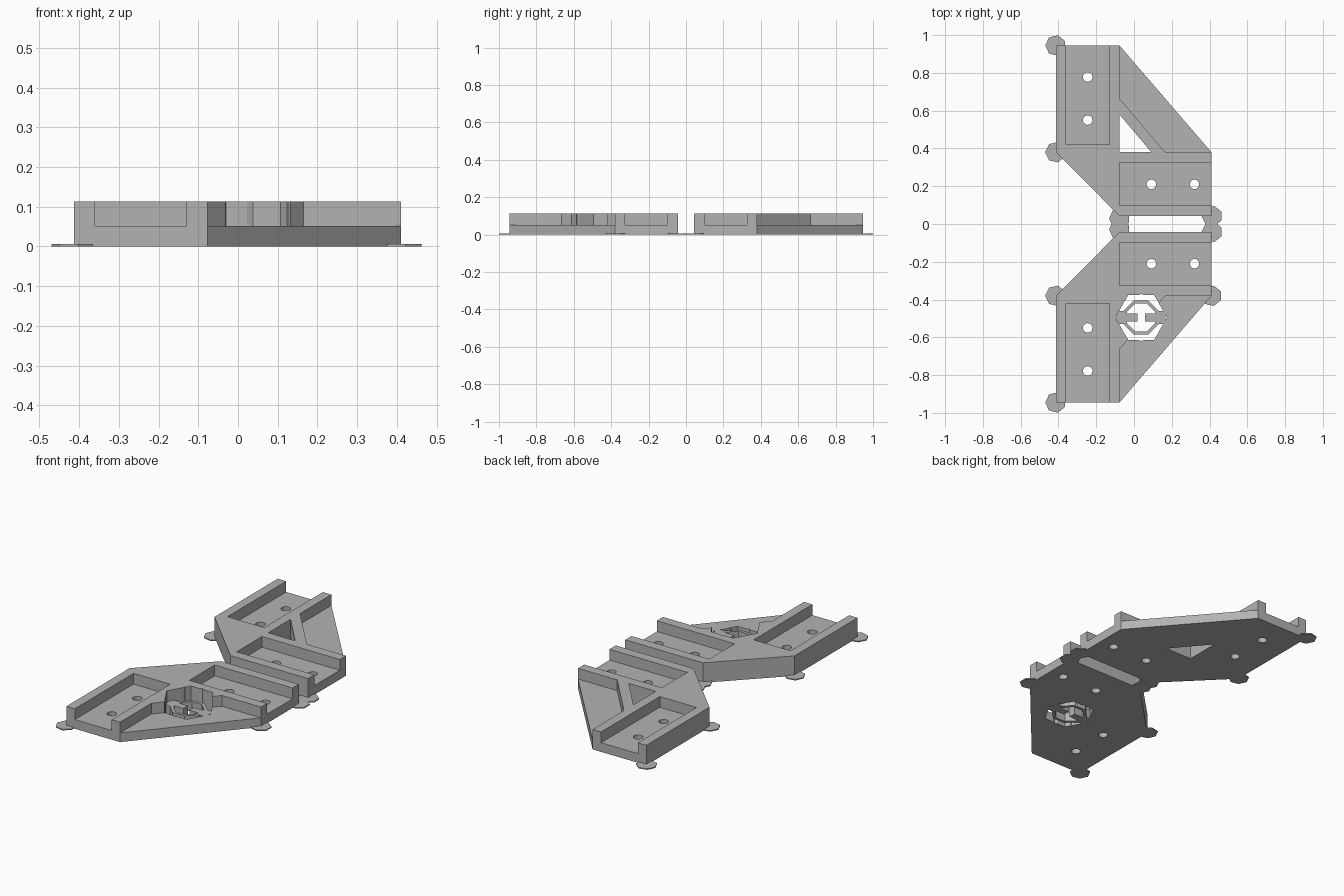
import bpy, bmesh, math

if "Cube" in bpy.data.objects:
    bpy.data.objects.remove(bpy.data.objects["Cube"])

grey = bpy.data.materials.new("plain grey")
grey.diffuse_color = (0.45, 0.45, 0.45, 1)
grey.use_nodes = True
grey.node_tree.nodes["Principled BSDF"].inputs["Base Color"].default_value = (0.45, 0.45, 0.45, 1)

TOP, FLOOR, TAB = 0.113, 0.052, 0.006


def prism(name, points, z0, z1):
    """Upright prism over a flat outline."""
    bm = bmesh.new()
    face = bm.faces.new([bm.verts.new((x, y, z0)) for x, y in points])
    out = bmesh.ops.extrude_face_region(bm, geom=[face])
    for v in out["geom"]:
        if isinstance(v, bmesh.types.BMVert):
            v.co.z = z1
    bmesh.ops.recalc_face_normals(bm, faces=bm.faces)
    mesh = bpy.data.meshes.new(name)
    bm.to_mesh(mesh)
    bm.free()
    mesh.materials.append(grey)
    ob = bpy.data.objects.new(name, mesh)
    bpy.context.collection.objects.link(ob)
    return ob


def ngon(x, y, r, n, turn=0.0):
    return [(x + r * math.cos(turn + math.tau * i / n),
             y + r * math.sin(turn + math.tau * i / n)) for i in range(n)]


def box(x0, x1, y0, y1):
    return [(x0, y0), (x1, y0), (x1, y1), (x0, y1)]


def cut(ob, points, z0, z1=0.3):
    """Cut a prism out of the part."""
    cutter = prism("cutter", points, z0, z1)
    cutter.hide_render = True
    mod = ob.modifiers.new("cut", 'BOOLEAN')
    mod.operation, mod.solver, mod.object = 'DIFFERENCE', 'EXACT', cutter
    bpy.context.view_layer.objects.active = ob
    bpy.ops.object.modifier_apply(modifier=mod.name)
    bpy.data.objects.remove(cutter)


def bracket(name, s):
    """Angled plate with two open channels; s is the side in y."""
    def side(points):
        return [(x, s * y) for x, y in points]
    ob = prism(name, side([(-0.413, 0.945), (-0.077, 0.945), (0.41, 0.38),
                           (0.41, 0.042), (-0.077, 0.042), (-0.413, 0.38)]), 0, TOP)
    # channels open at their outer ends
    cut(ob, side(box(-0.36, -0.13, 0.42, 1.1)), FLOOR)
    cut(ob, side(box(-0.077, 0.6, 0.098, 0.325)), FLOOR)
    # low ledge along the slanted edge
    cut(ob, side([(-0.077, 1.1), (-0.077, 0.665), (0.165, 0.38),
                  (0.6, 0.38), (0.6, 1.1)]), FLOOR)
    # screw holes
    for x, y in ((-0.245, 0.778), (-0.245, 0.55), (0.092, 0.21), (0.32, 0.21)):
        cut(ob, ngon(x, s * y, 0.025, 20), -0.1)
    return ob


back = bracket("back_bracket", 1)
cut(back, [(-0.077, 0.58), (-0.077, 0.38), (0.092, 0.38)], -0.1)

# front bracket with a round port in place of the triangular opening
front = bracket("front_bracket", -1)
px, py = 0.038, -0.495
cut(front, ngon(px, py, 0.137, 6), -0.1)
cut(front, ngon(px, py, 0.125, 8, math.pi / 8 * 2), -0.1)
ring = prism("port_ring", ngon(px, py, 0.098, 8, math.pi / 8), 0, FLOOR)
cut(ring, ngon(px, py, 0.08, 8, math.pi / 8), -0.1)
for label, s in (("left", 1), ("right", -1)):
    a, b = sorted((px + s * 0.02, px + s * 0.085))
    prism(label + "_port_bar", box(a, b, py - 0.02, py + 0.02), 0, FLOOR)
    a, b = sorted((px + s * 0.085, px + s * 0.13))
    prism(label + "_port_lug", box(a, b, py - 0.035, py + 0.035), 0, FLOOR)

# thin corner tabs under both brackets
tabs = [(-0.415, 0.945), (-0.415, 0.38), (-0.077, 0.03), (0.413, 0.042)]
spots = tabs + [(x, -y) for x, y in tabs] + [(0.41, -0.38)]
for i, (x, y) in enumerate(spots):
    prism("corner_tab_%d" % (i + 1), ngon(x, y, 0.055, 7, math.copysign(1.35, y)), 0, TAB)
